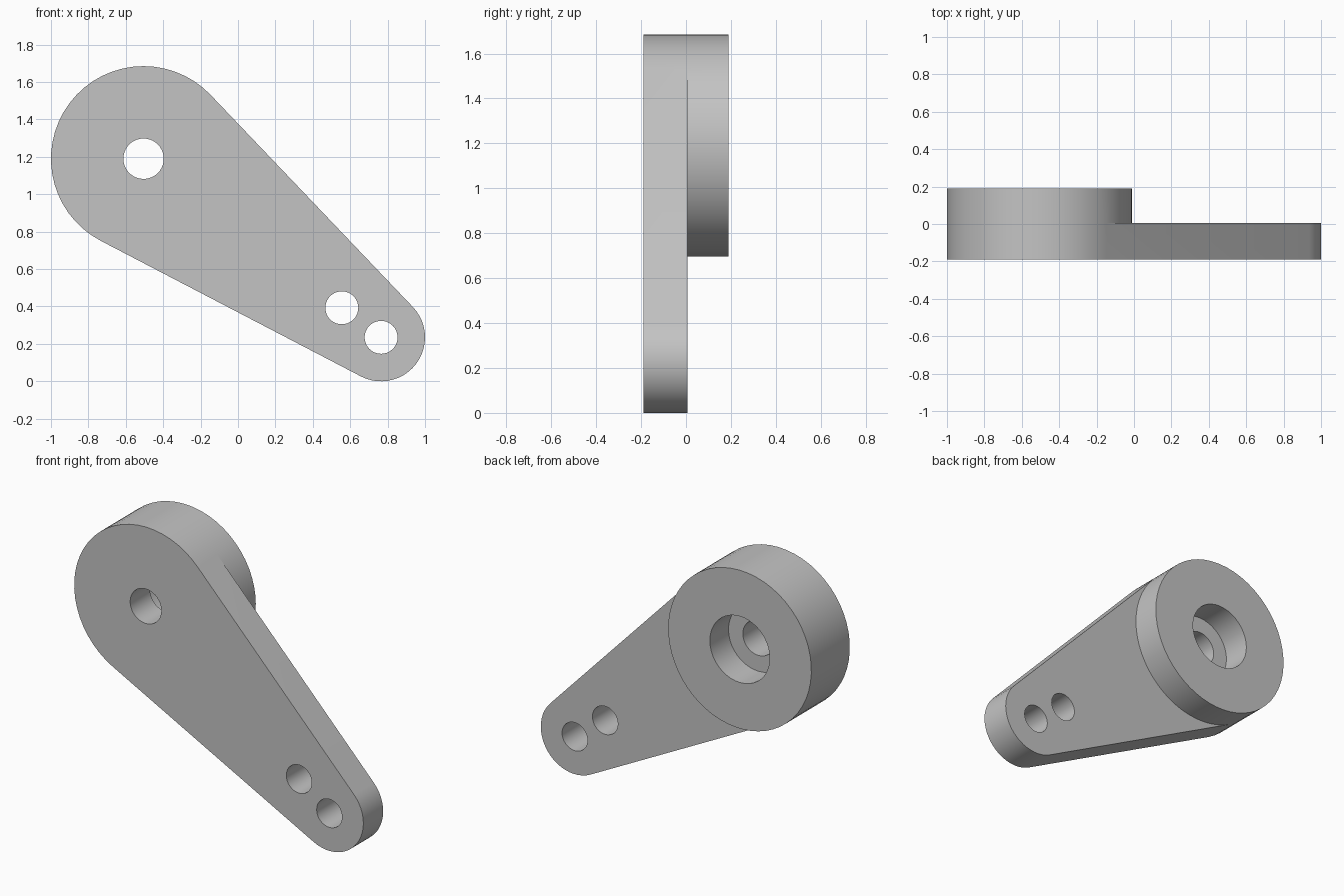
import bpy
import bmesh
from math import acos, atan2, cos, sin, hypot, pi, tau

cube = bpy.data.objects.get("Cube")
if cube:
    bpy.data.objects.remove(cube, do_unlink=True)

# Main dimensions: centres are (x, z), depths run along y
BIG, BIG_R = (-0.505, 1.19), 0.495
TIP, TIP_R = (0.765, 0.235), 0.235
SLOT = (0.555, 0.393)
HOLE_R, BORE_R, PIN_R = 0.108, 0.207, 0.088
FRONT, MID, BACK = -0.19, 0.006, 0.19


def arc(centre, radius, start, end, steps):
    """Points from start angle to end angle, both included."""
    return [(centre[0] + radius * cos(start + (end - start) * i / steps),
             centre[1] + radius * sin(start + (end - start) * i / steps))
            for i in range(steps + 1)]


def circle(centre, radius, steps=40):
    return arc(centre, radius, 0, tau, steps)[:-1]


def ring(bm, loop, y):
    return [bm.verts.new((x, y, z)) for x, z in loop]


def wall(bm, loop, y0, y1):
    """Side surface along a closed loop."""
    a, b = ring(bm, loop, y0), ring(bm, loop, y1)
    for i in range(len(a)):
        bm.faces.new((a[i - 1], a[i], b[i], b[i - 1]))


def cap(bm, loops, y):
    """Flat face with an outer loop and holes."""
    edges = []
    for loop in loops:
        v = ring(bm, loop, y)
        edges += [bm.edges.new((v[i - 1], v[i])) for i in range(len(v))]
    bmesh.ops.triangle_fill(bm, use_beauty=True, edges=edges, normal=(0, 1, 0))


# Tangent angles of the straight edges joining both round ends
dx, dz = TIP[0] - BIG[0], TIP[1] - BIG[1]
axis = atan2(dz, dx)
spread = acos((BIG_R - TIP_R) / hypot(dx, dz))
low, high = axis - spread, axis + spread

# Profiles
outer_arc = arc(BIG, BIG_R, high, low + tau, 30)
inner_arc = arc(BIG, BIG_R, low, high, 26)
tip_arc = arc(TIP, TIP_R, low, high, 22)
outline = outer_arc + tip_arc
boss = outer_arc + inner_arc[1:-1]
arm_back = tip_arc + inner_arc[::-1]
hole, bore = circle(BIG, HOLE_R), circle(BIG, BORE_R)
pins = [circle(c, PIN_R) for c in (SLOT, TIP)]

bm = bmesh.new()
# Arm plate with pin holes
cap(bm, [outline, hole] + pins, FRONT)
wall(bm, outline, FRONT, MID)
cap(bm, [arm_back] + pins, MID)
for loop in pins + [hole]:
    wall(bm, loop, FRONT, MID)
# Round boss with a counterbore
wall(bm, boss, MID, BACK)
cap(bm, [boss, bore], BACK)
wall(bm, bore, MID, BACK)
cap(bm, [bore, hole], MID)
bmesh.ops.remove_doubles(bm, verts=bm.verts, dist=1e-4)
bmesh.ops.recalc_face_normals(bm, faces=bm.faces)

mesh = bpy.data.meshes.new("lever_arm")
bm.to_mesh(mesh)
bm.free()
lever = bpy.data.objects.new("lever_arm", mesh)
bpy.context.collection.objects.link(lever)

# Plain grey material
grey = bpy.data.materials.new("light grey")
grey.use_nodes = True
colour = (0.55, 0.55, 0.55, 1)
grey.diffuse_color = colour
grey.node_tree.nodes["Principled BSDF"].inputs["Base Color"].default_value = colour
mesh.materials.append(grey)

# Smooth round walls, crisp rims
bpy.ops.object.select_all(action="DESELECT")
lever.select_set(True)
bpy.context.view_layer.objects.active = lever
bpy.ops.object.shade_smooth_by_angle(angle=pi / 6)
